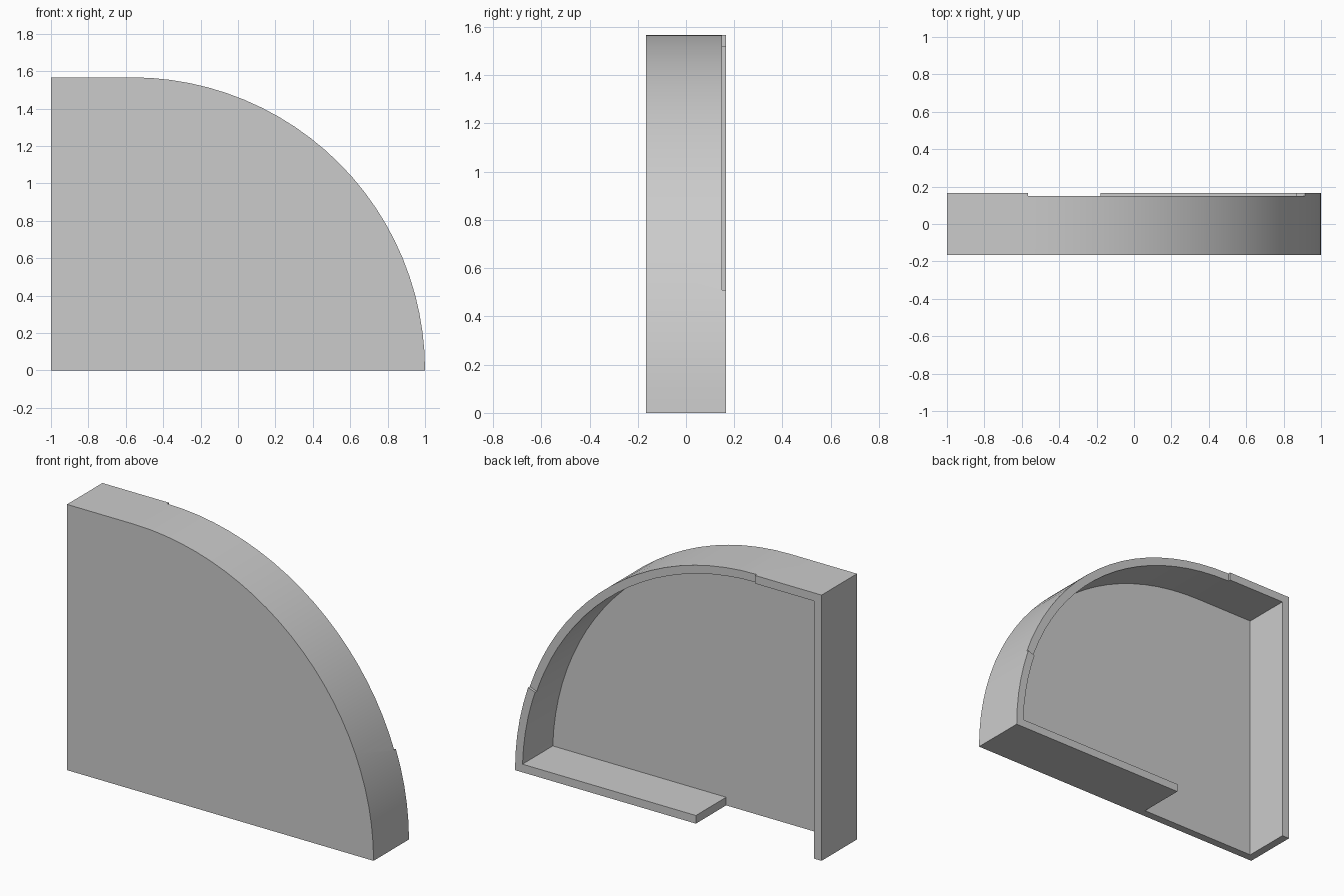
import bpy
import bmesh
from math import sin, cos, asin, radians

if "Cube" in bpy.data.objects:
    bpy.data.objects.remove(bpy.data.objects["Cube"], do_unlink=True)

RADIUS = 1.567            # outer curve
WALL = 0.048              # wall and panel thickness
CX = 1 - RADIUS           # curve centre, on the floor line
FRONT, BACK = -0.165, 0.165
STEP = 0.015              # depth of the lowered rim
GAP_END = -0.18           # where the floor wall stops

grey = bpy.data.materials.new("plain grey")
grey.use_nodes = True
grey.diffuse_color = (0.6, 0.6, 0.6, 1)
grey.node_tree.nodes["Principled BSDF"].inputs["Base Color"].default_value = (0.6, 0.6, 0.6, 1)


def arc(radius, start, end, steps=24):
    """Points in x and z along the curve, angles from +x in radians."""
    angles = [start + (end - start) * i / steps for i in range(steps + 1)]
    return [(CX + radius * cos(a), radius * sin(a)) for a in angles]


def prism(name, profile, y0, y1):
    """Extrude an x-z profile along y."""
    bm = bmesh.new()
    face = bm.faces.new([bm.verts.new((x, y0, z)) for x, z in profile])
    moved = bmesh.ops.extrude_face_region(bm, geom=[face])["geom"]
    verts = [v for v in moved if isinstance(v, bmesh.types.BMVert)]
    bmesh.ops.translate(bm, vec=(0, y1 - y0, 0), verts=verts)
    bmesh.ops.recalc_face_normals(bm, faces=bm.faces)
    mesh = bpy.data.meshes.new(name)
    bm.to_mesh(mesh)
    bm.free()
    mesh.materials.append(grey)
    obj = bpy.data.objects.new(name, mesh)
    bpy.context.collection.objects.link(obj)
    return obj


# Solid quarter-round body
quarter = radians(90)
body = prism("quarter_round_tray",
             [(-1, 0)] + arc(RADIUS, 0, quarter) + [(-1, RADIUS)], FRONT, BACK)

# Hollow, open at the back and through the floor beside the straight wall
inner = RADIUS - WALL
hollow = prism("hollow_cutter",
               arc(inner, asin(WALL / inner), quarter)
               + [(WALL - 1, inner), (WALL - 1, -0.1), (GAP_END, -0.1), (GAP_END, WALL)],
               FRONT + WALL, BACK + 0.1)

# Shallow step along the curved rim
low = asin(0.51 / RADIUS)
step = prism("rim_step_cutter",
             arc(RADIUS + 0.1, low, quarter) + arc(RADIUS - 0.2, quarter, low),
             BACK - STEP, BACK + 0.1)

# Cut the body, then discard the cutters
bpy.context.view_layer.objects.active = body
body.select_set(True)
for cutter in (hollow, step):
    cutter.hide_render = True
    cut = body.modifiers.new(cutter.name, "BOOLEAN")
    cut.operation = "DIFFERENCE"
    cut.solver = "EXACT"
    cut.object = cutter
    bpy.ops.object.modifier_apply(modifier=cut.name)
    bpy.data.objects.remove(cutter, do_unlink=True)

bpy.ops.object.shade_smooth_by_angle(angle=radians(30))
